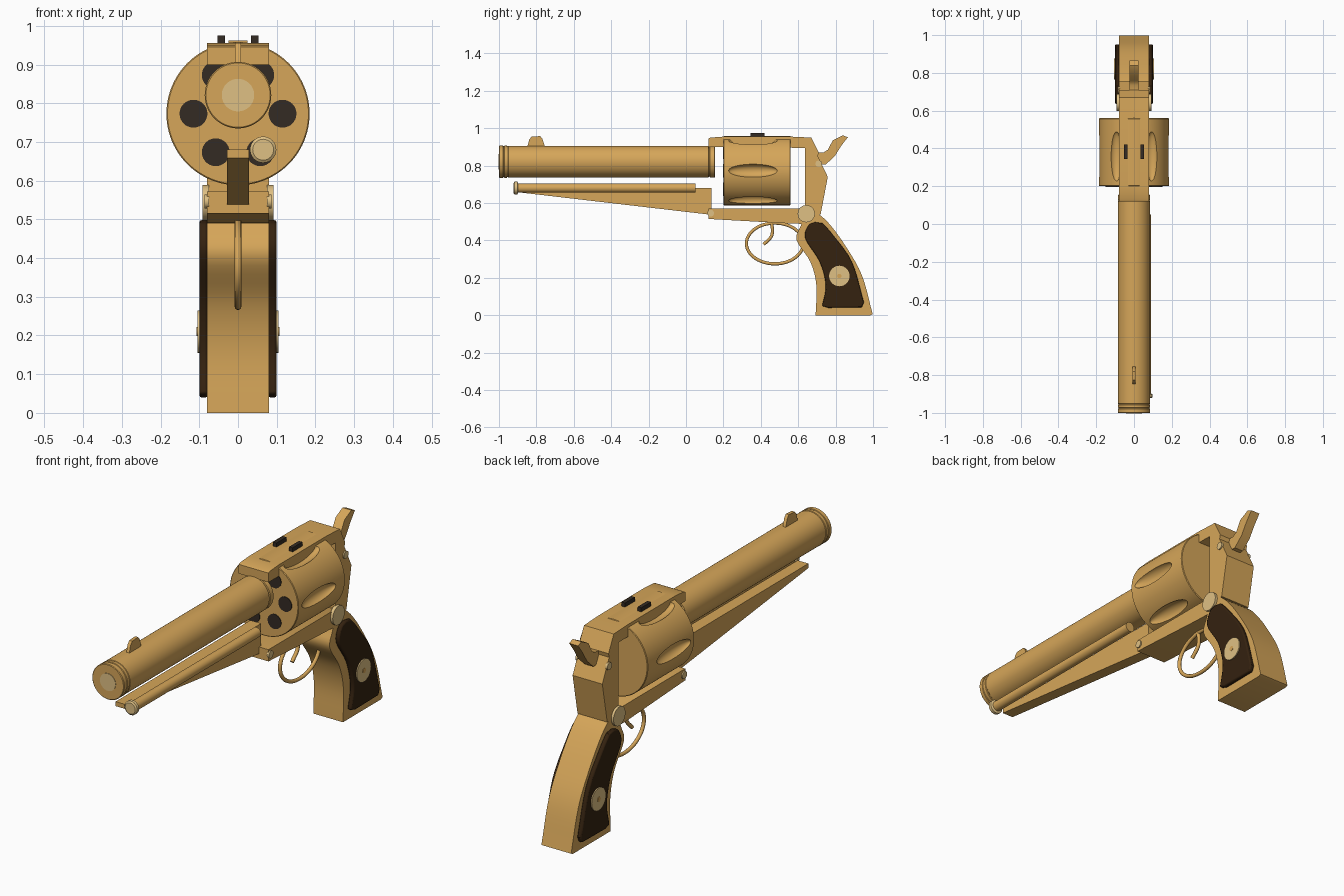
import bpy, bmesh, math
from mathutils import Vector, Matrix

if "Cube" in bpy.data.objects:
    bpy.data.objects.remove(bpy.data.objects["Cube"])


def material(name, rgb):
    m = bpy.data.materials.new(name)
    m.diffuse_color = (*rgb, 1)
    m.use_nodes = True
    m.node_tree.nodes["Principled BSDF"].inputs["Base Color"].default_value = m.diffuse_color
    return m


GOLD = material("gold", (0.67, 0.38, 0.10))
PALE = material("pale_gold", (0.74, 0.53, 0.23))
WOOD = material("dark_wood", (0.035, 0.016, 0.005))
DARK = material("dark_metal", (0.033, 0.024, 0.017))


def finish(name, bm, mat, angle=35):
    bmesh.ops.recalc_face_normals(bm, faces=bm.faces)
    me = bpy.data.meshes.new(name)
    bm.to_mesh(me)
    bm.free()
    ob = bpy.data.objects.new(name, me)
    bpy.context.collection.objects.link(ob)
    me.materials.append(mat)
    me.shade_smooth()
    me.set_sharp_from_angle(angle=math.radians(angle))
    return ob


def smooth(pts, n=5):
    """Catmull-Rom curve through the points."""
    p = [Vector(q) for q in pts]
    p = [2 * p[0] - p[1]] + p + [2 * p[-1] - p[-2]]
    out = []
    for i in range(1, len(p) - 2):
        a, b, c, d = p[i - 1:i + 3]
        for k in range(n):
            t = k / n
            out.append(0.5 * (2 * b + (c - a) * t + (2 * a - 5 * b + 4 * c - d) * t * t
                              + (3 * b - a - 3 * c + d) * t ** 3))
    return out + [p[-2]]


def plate(name, pts, x0, x1, mat):
    """Side profile in (y, z), extruded along x."""
    bm = bmesh.new()
    f = bm.faces.new([bm.verts.new((x0, p[0], p[1])) for p in pts])
    r = bmesh.ops.extrude_face_region(bm, geom=[f])
    vs = [v for v in r["geom"] if isinstance(v, bmesh.types.BMVert)]
    bmesh.ops.translate(bm, verts=vs, vec=(x1 - x0, 0, 0))
    return finish(name, bm, mat)


def lathe(name, prof, x, z, mat, n=64):
    """Profile of (y, radius) turned around a y-direction axis."""
    bm = bmesh.new()
    rings = [[bm.verts.new((x + r * math.cos(2 * math.pi * i / n), y,
                            z + r * math.sin(2 * math.pi * i / n)))
              for i in range(n)] for y, r in prof]
    for a, b in zip(rings, rings[1:]):
        for i in range(n):
            bm.faces.new((a[i], a[(i + 1) % n], b[(i + 1) % n], b[i]))
    bm.faces.new(rings[0])
    bm.faces.new(rings[-1])
    return finish(name, bm, mat)


def disc(name, y, z, r, x0, x1, mat, n=32):
    """Round pin lying along x."""
    plate(name, [(y + r * math.cos(2 * math.pi * i / n), z + r * math.sin(2 * math.pi * i / n))
                 for i in range(n)], x0, x1, mat)


def tube(name, pts, r, mat, closed=False):
    cu = bpy.data.curves.new(name, "CURVE")
    cu.dimensions = "3D"
    cu.bevel_depth = r
    cu.bevel_resolution = 3
    cu.use_fill_caps = True
    sp = cu.splines.new("POLY")
    sp.points.add(len(pts) - 1)
    for p, q in zip(sp.points, pts):
        p.co = (0, q[0], q[1], 1)
    sp.use_cyclic_u = closed
    cu.materials.append(mat)
    ob = bpy.data.objects.new(name, cu)
    bpy.context.collection.objects.link(ob)


# Barrel with muzzle grooves and rear collar
lathe("barrel", [(-1, 0.083), (-0.997, 0.086), (-0.979, 0.086), (-0.977, 0.083), (-0.973, 0.083),
                 (-0.971, 0.086), (-0.958, 0.086), (-0.956, 0.083), (-0.952, 0.083),
                 (-0.95, 0.085), (0.12, 0.085), (0.122, 0.08), (0.126, 0.08), (0.128, 0.085),
                 (0.152, 0.085), (0.155, 0.082)], 0, 0.821, GOLD)
lathe("muzzle_disc", [(-1.002, 0.042), (-0.99, 0.042)], 0, 0.821, PALE)
plate("front_sight", [(-0.85, 0.895), (-0.838, 0.94), (-0.825, 0.955), (-0.78, 0.958),
                      (-0.768, 0.945), (-0.752, 0.895)], -0.008, 0.008, GOLD)

# Cylinder with six scooped flutes
CZ = 0.773
cyl = lathe("cylinder", [(0.2, 0.182), (0.203, 0.185), (0.557, 0.185), (0.56, 0.182)],
            0, CZ, GOLD, 96)
bm = bmesh.new()
for i in range(6):
    a = i * math.pi / 3
    mat = (Matrix.Translation((0.19 * math.cos(a), 0.358, CZ + 0.19 * math.sin(a)))
           @ Matrix.Diagonal((0.036, 0.132, 0.036, 1)))
    bmesh.ops.create_uvsphere(bm, u_segments=32, v_segments=20, radius=1, matrix=mat)
cutter = finish("flute_cutter", bm, GOLD)
cutter.hide_render = True
mod = cyl.modifiers.new("flutes", "BOOLEAN")
mod.operation = "DIFFERENCE"
mod.solver = "EXACT"
mod.object = cutter
bpy.context.view_layer.objects.active = cyl
bpy.ops.object.modifier_apply(modifier="flutes")
bpy.data.objects.remove(cutter)
cyl.data.shade_smooth()
cyl.data.set_sharp_from_angle(angle=math.radians(35))

# Chamber mouths
for i in range(6):
    a = i * math.pi / 3
    lathe("chamber_%d" % (i + 1), [(0.197, 0.036), (0.205, 0.036)],
          0.115 * math.cos(a), CZ + 0.115 * math.sin(a), DARK, 32)

# Frame: top strap, recoil block, bottom bar
plate("top_strap", [(0.12, 0.9), (0.12, 0.945), (0.13, 0.95), (0.2, 0.955), (0.56, 0.955),
                    (0.67, 0.95), (0.69, 0.91), (0.635, 0.895)], -0.08, 0.08, GOLD)
plate("rear_frame", [(0.635, 0.895), (0.62, 0.9), (0.67, 0.95), (0.71, 0.87), (0.705, 0.85),
                     (0.758, 0.74), (0.72, 0.54), (0.635, 0.54)], -0.08, 0.08, GOLD)
plate("bottom_frame", [(0.12, 0.572), (0.64, 0.572), (0.7, 0.54), (0.64, 0.488),
                       (0.53, 0.492), (0.12, 0.515)], -0.08, 0.08, GOLD)

# Rear sight blocks on the strap
for s in (-1, 1):
    plate("rear_sight", [(0.345, 0.945), (0.345, 0.975), (0.42, 0.975), (0.42, 0.945)],
          s * 0.034, s * 0.053, DARK)

# Under-barrel rib and ejector rod
plate("under_rib", [(-0.9, 0.68), (0.137, 0.68), (0.137, 0.537), (-0.9, 0.658)],
      -0.029, 0.029, GOLD)
lathe("ejector_rod", [(-0.905, 0.024), (0.05, 0.024)], 0.065, 0.68, GOLD, 32)
lathe("ejector_knob", [(-0.922, 0.027), (-0.917, 0.034), (-0.902, 0.034), (-0.898, 0.027)],
      0.065, 0.68, PALE, 32)

# Hammer
plate("hammer", [(0.69, 0.87), (0.735, 0.87), (0.758, 0.885), (0.785, 0.935), (0.838, 0.962),
                 (0.865, 0.952), (0.828, 0.903), (0.795, 0.85), (0.747, 0.806), (0.69, 0.806)],
      -0.024, 0.024, GOLD)

# Trigger and guard
tube("trigger_guard", [(0.475 + 0.152 * math.cos(2 * math.pi * i / 48),
                        0.384 + 0.109 * math.sin(2 * math.pi * i / 48)) for i in range(48)],
     0.009, GOLD, True)
tube("trigger", smooth([(0.453, 0.51), (0.462, 0.46), (0.455, 0.42), (0.415, 0.378)]),
     0.009, GOLD)

# Grip
front = smooth([(0.64, 0.53), (0.61, 0.47), (0.592, 0.4), (0.665, 0.285), (0.697, 0.16), (0.693, 0)])
back = smooth([(0.998, 0.006), (0.94, 0.215), (0.85, 0.375), (0.765, 0.49), (0.70, 0.55)])
plate("grip", front + [Vector((0.985, 0))] + back, -0.08, 0.08, GOLD)

# Grip panels, medallions and frame pins on both sides
panel = smooth([(0.69, 0.498), (0.655, 0.48), (0.638, 0.41), (0.715, 0.285), (0.747, 0.16),
                (0.728, 0.05)]) + smooth([(0.76, 0.04), (0.94, 0.042)], 1)
panel += smooth([(0.951, 0.07), (0.887, 0.285), (0.785, 0.43), (0.73, 0.492)])
for s in (-1, 1):
    ob = plate("grip_panel", panel, s * 0.078, s * 0.1, WOOD)
    bev = ob.modifiers.new("edge", "BEVEL")
    bev.width = 0.006
    bev.segments = 2
    bev.limit_method = "ANGLE"
    bev.angle_limit = math.radians(60)
    disc("medallion", 0.82, 0.21, 0.055, s * 0.09, s * 0.105, PALE)
    disc("medallion_center", 0.82, 0.21, 0.012, s * 0.1, s * 0.107, GOLD, 16)
    disc("frame_pin_large", 0.643, 0.543, 0.046, s * 0.075, s * 0.092, PALE)
    disc("frame_pin_front", 0.132, 0.546, 0.018, s * 0.075, s * 0.086, PALE, 20)
    disc("frame_pin_hammer", 0.71, 0.81, 0.018, s * 0.075, s * 0.086, PALE, 20)
